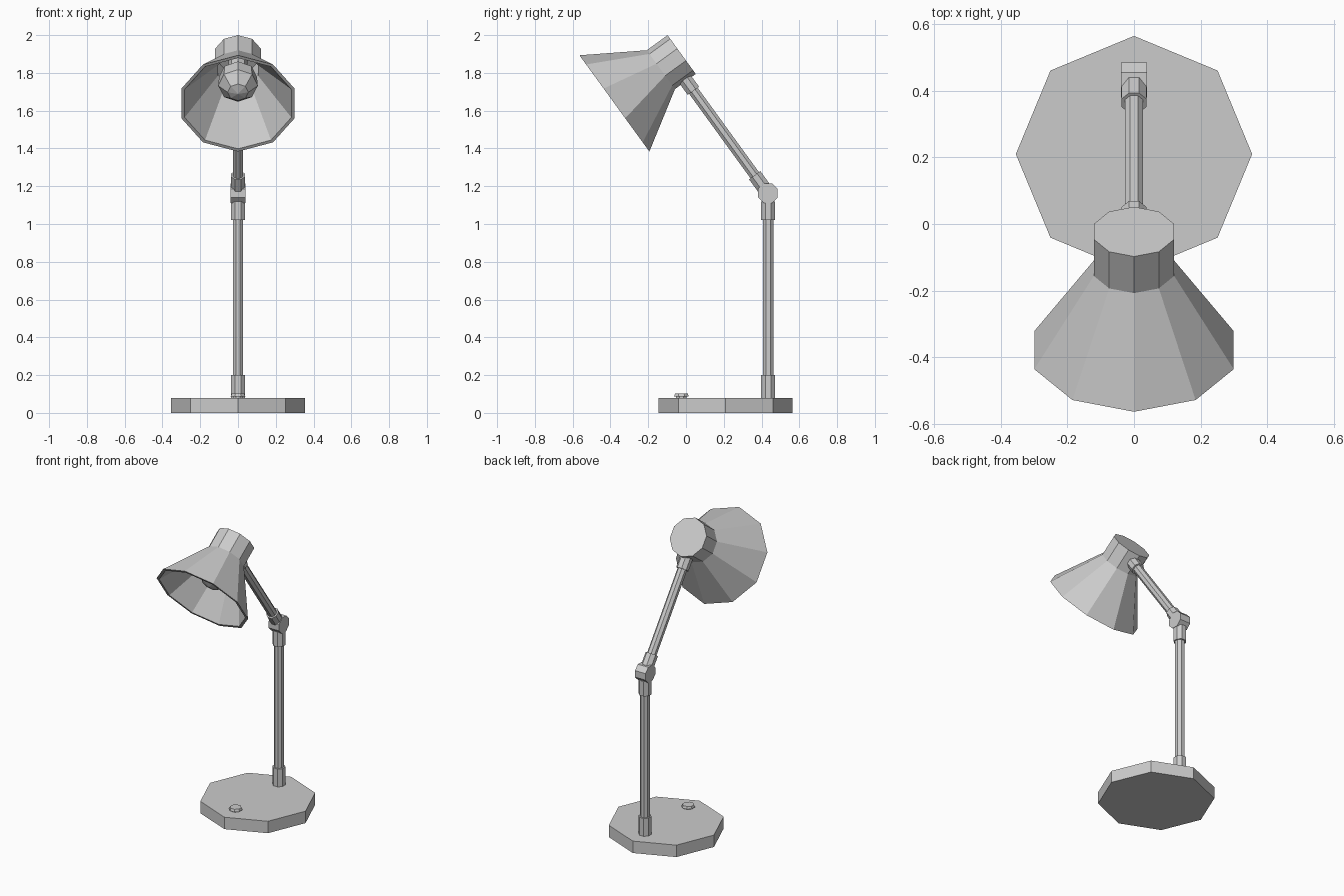
import bpy, bmesh
from math import cos, sin, pi
from mathutils import Vector, Matrix

if "Cube" in bpy.data.objects:
    bpy.data.objects.remove(bpy.data.objects["Cube"])

TILT = pi / 5                                         # 36 degree lean
ARM = Vector((0, -sin(TILT), cos(TILT)))              # along the upper arm
AIM = Vector((0, -cos(TILT), -sin(TILT)))             # where the shade points
X, Z = Vector((1, 0, 0)), Vector((0, 0, 1))


def lathe(name, profile, sides, origin, axis=Z, first=X, phase=0.0):
    """Revolve (distance, radius) points about an axis; radius 0 makes a tip, else a flat cap."""
    second = axis.cross(first)
    origin = Vector(origin)
    bm = bmesh.new()
    rings = []
    for d, r in profile:
        if r == 0:
            rings.append([bm.verts.new(origin + axis * d)])
            continue
        angles = [2 * pi * i / sides + phase for i in range(sides)]
        rings.append([bm.verts.new(origin + axis * d + (first * cos(a) + second * sin(a)) * r)
                      for a in angles])
    for a, b in zip(rings, rings[1:]):
        for i in range(sides):
            j = (i + 1) % sides
            if len(a) == 1:
                bm.faces.new((a[0], b[j], b[i]))
            elif len(b) == 1:
                bm.faces.new((a[i], a[j], b[0]))
            else:
                bm.faces.new((a[i], a[j], b[j], b[i]))
    for ring in (rings[0], rings[-1]):
        if len(ring) > 1:
            bm.faces.new(ring)
    bmesh.ops.recalc_face_normals(bm, faces=bm.faces)
    mesh = bpy.data.meshes.new(name)
    bm.to_mesh(mesh)
    bm.free()
    obj = bpy.data.objects.new(name, mesh)
    bpy.context.collection.objects.link(obj)
    return obj


def rod(name, start, end, radius, origin, axis=Z):
    return lathe(name, [(start, radius), (end, radius)], 8, origin, axis, X, pi / 8)


# Base plate and switch button
lathe("base", [(0, 0.355), (0.08, 0.355)], 8, (0, 0.21, 0))
lathe("switch_button", [(0.08, 0.03), (0.087, 0.03), (0.087, 0.042), (0.103, 0.036)],
      8, (0, -0.024, 0), phase=pi / 8)

# Upright pole with a collar at each end
foot = (0, 0.435, 0)
rod("lower_pole", 0.08, 1.14, 0.03, foot)
rod("foot_collar", 0.08, 0.20, 0.04, foot)
rod("pole_top_collar", 1.02, 1.12, 0.04, foot)

# Elbow joint, a short drum lying across x
elbow = Vector((0, 0.433, 1.163))
lathe("elbow_joint", [(-0.039, 0.057), (0.039, 0.057)], 8, elbow, X, Z, pi / 8)

# Leaning arm with a collar at each end
rod("upper_arm", 0.0, 0.75, 0.03, elbow, ARM)
rod("arm_bottom_collar", 0.03, 0.118, 0.04, elbow, ARM)
rod("arm_top_collar", 0.67, 0.75, 0.04, elbow, ARM)

# Hollow ten-sided shade
cap = Vector((0, -0.023, 1.897))
lathe("shade", [(0, 0), (0, 0.127), (0.136, 0.127), (0.44, 0.315),
                (0.44, 0.297), (0.142, 0.111), (0.018, 0.111), (0.018, 0)],
      10, cap, AIM, ARM)

# Bulb and its socket inside the shade
lathe("bulb_socket", [(0.018, 0.05), (0.15, 0.05)], 8, cap, AIM, ARM)
lathe("bulb", [(0.13, 0.045), (0.20, 0.10), (0.28, 0.105), (0.34, 0.055), (0.355, 0)],
      8, cap, AIM, ARM)
